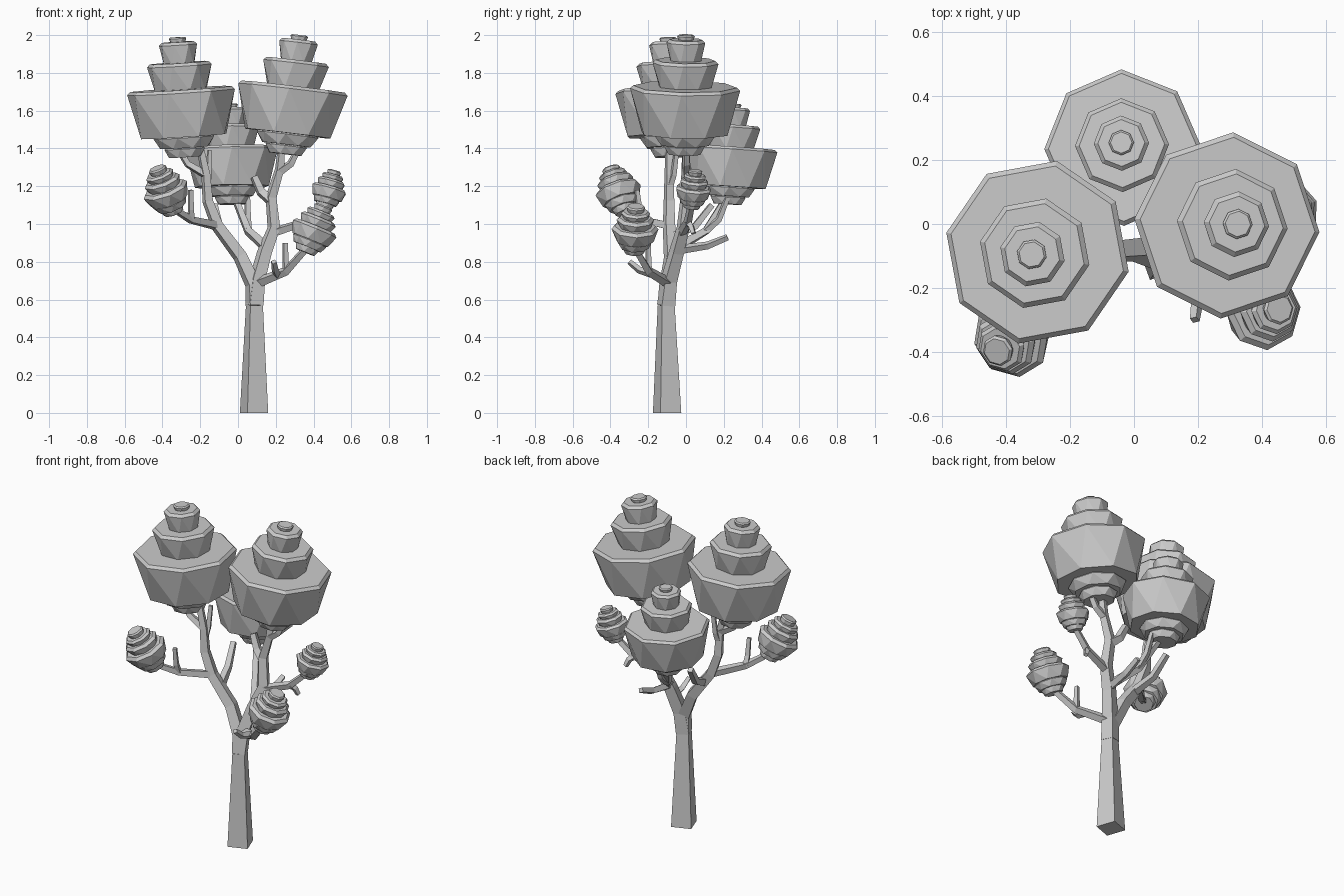
import bpy, bmesh, math
from mathutils import Vector

if "Cube" in bpy.data.objects:
    bpy.data.objects.remove(bpy.data.objects["Cube"], do_unlink=True)

# One plain grey for the whole tree
grey = bpy.data.materials.new("plain_grey")
grey.use_nodes = True
grey.diffuse_color = (0.6, 0.6, 0.6, 1)
grey.node_tree.nodes["Principled BSDF"].inputs["Base Color"].default_value = grey.diffuse_color


def finish(name, bm):
    bmesh.ops.recalc_face_normals(bm, faces=bm.faces)
    mesh = bpy.data.meshes.new(name)
    bm.to_mesh(mesh)
    bm.free()
    mesh.materials.append(grey)
    bpy.context.collection.objects.link(bpy.data.objects.new(name, mesh))


def ring(bm, sides, radius, turn, place):
    """Polygon of vertices, put into space by the given placing function."""
    angles = [math.radians(turn) + math.tau * i / sides for i in range(sides)]
    return [bm.verts.new(place(radius * math.cos(a), radius * math.sin(a))) for a in angles]


def skin(bm, rings):
    """Side walls between successive rings, with a cap at each end."""
    for lower, upper in zip(rings, rings[1:]):
        for i in range(len(lower)):
            bm.faces.new((lower[i - 1], lower[i], upper[i], upper[i - 1]))
    bm.faces.new(rings[0])
    bm.faces.new(rings[-1])


def limb(name, path, thick, thin):
    """Square-section limb tapering evenly along its path."""
    bm = bmesh.new()
    path = [Vector(p) for p in path]
    last = len(path) - 1
    rings = []
    for k, centre in enumerate(path):
        along = (path[min(k + 1, last)] - path[max(k - 1, 0)]).normalized()
        across = Vector((0, 1, 0)).cross(along).normalized()
        other = along.cross(across)
        width = thick + (thin - thick) * k / last
        rings.append(ring(bm, 4, width / math.sqrt(2), 65,
                          lambda u, v: centre + across * u + other * v))
    skin(bm, rings)
    finish(name, bm)
    return path


def branch(name, parent, position, end, thick):
    """Branch growing from a point along its parent, spreading first and then rising."""
    k = min(int(position), len(parent) - 2)
    start = parent[k].lerp(parent[k + 1], position - k)
    reach = Vector(end) - start
    elbow = start + Vector((reach.x * 0.6, reach.y * 0.6, reach.z * 0.35))
    return limb(name, [start, elbow, end], thick, thick * 0.7)


def foliage(name, base, tip, tiers, phase, scale=1.0):
    """Stacked eight-sided tiers, each flaring upward to a thin bevelled rim."""
    bm = bmesh.new()
    base = Vector(base)
    lean = Vector((0, 0, 1)).rotation_difference(Vector(tip) - base)
    low = 0
    for high, radius in tiers:
        lip = min(0.016, radius * 0.15)
        levels = [(low, radius * 0.82, phase - 14),
                  (high - lip, radius, phase),
                  (high, radius - lip, phase)]
        skin(bm, [ring(bm, 8, r, turn, lambda u, v: base + lean @ Vector((u, v, z)) * scale)
                  for z, r, turn in levels])
        low = high - 0.01
    bmesh.ops.triangulate(bm, faces=[f for f in bm.faces if len(f.verts) == 4])
    finish(name, bm)


# Trunk and the two main limbs
fork = (0.087, -0.105, 0.57)
limb("trunk", [(0.085, -0.1, 0), fork], 0.117, 0.07)
left = limb("left_main_limb", [
    fork, (0.08, -0.1, 0.68), (0.01, -0.08, 0.83), (-0.11, -0.09, 0.99),
    (-0.16, -0.09, 1.12), (-0.17, -0.09, 1.26), (-0.2, -0.09, 1.4)], 0.072, 0.03)
right = limb("right_main_limb", [
    fork, (0.1, -0.09, 0.7), (0.14, -0.05, 0.85), (0.19, -0.015, 0.98),
    (0.175, 0, 1.14), (0.22, 0, 1.29), (0.23, 0, 1.4)], 0.075, 0.03)

# Branches and twigs of the left limb
branch("left_crown_branch", left, 5, (-0.33, -0.09, 1.42), 0.034)
branch("left_crown_twig", left, 4.5, (-0.15, -0.05, 1.39), 0.03)
branch("left_back_stub", left, 2.6, (-0.125, 0.136, 1.1), 0.04)
left_front = branch("left_front_branch", left, 3, (-0.34, -0.32, 1.08), 0.038)
branch("left_front_twig", left_front, 1, (-0.25, -0.26, 1.18), 0.03)

# Branches and twigs of the right limb
branch("right_crown_branch", right, 4.9, (0.32, 0, 1.4), 0.036)
branch("right_crown_stub", right, 3.9, (0.085, 0.03, 1.25), 0.045)
right_front = branch("right_front_branch", right, 0.9, (0.36, -0.27, 0.87), 0.042)
branch("right_front_twig", right_front, 1, (0.25, -0.2, 0.9), 0.03)
branch("front_twig", right_front, 0.7, (0.19, -0.3, 0.8), 0.032)
right_side = branch("right_side_branch", right, 2.8, (0.46, 0.03, 1.11), 0.038)
branch("right_side_twig", right_side, 1, (0.385, 0.04, 0.95), 0.03)
back = branch("back_branch", right, 2.2, (-0.01, 0.2, 1.12), 0.042)
branch("back_branch_fork", back, 1, (0.05, 0.22, 1.14), 0.032)
branch("back_twig", right, 2.1, (0.155, 0.22, 0.93), 0.036)

# Foliage tiers from the bottom up: top height and rim radius
big = [(0.06, 0.11), (0.12, 0.165), (0.36, 0.292), (0.5, 0.175), (0.61, 0.103), (0.635, 0.047)]
small = [(0.04, 0.065), (0.08, 0.095), (0.15, 0.125), (0.2, 0.1), (0.235, 0.078), (0.265, 0.05)]

# Three large crowns
foliage("left_crown", (-0.28, -0.08, 1.355), (-0.32, -0.095, 1.985), big, 33)
foliage("right_crown", (0.25, -0.01, 1.37), (0.325, 0, 2), big, 41)
foliage("back_crown", (-0.03, 0.22, 1.105), (-0.04, 0.255, 1.64), big, 1, 0.84)

# Three small leaf clumps
foliage("left_front_clump", (-0.34, -0.32, 1.06), (-0.43, -0.4, 1.3), small, 10)
foliage("right_side_clump", (0.455, 0.03, 1.085), (0.51, 0.05, 1.28), small, 20, 0.78)
foliage("right_front_clump", (0.355, -0.275, 0.85), (0.455, -0.265, 1.095), small, 5)
